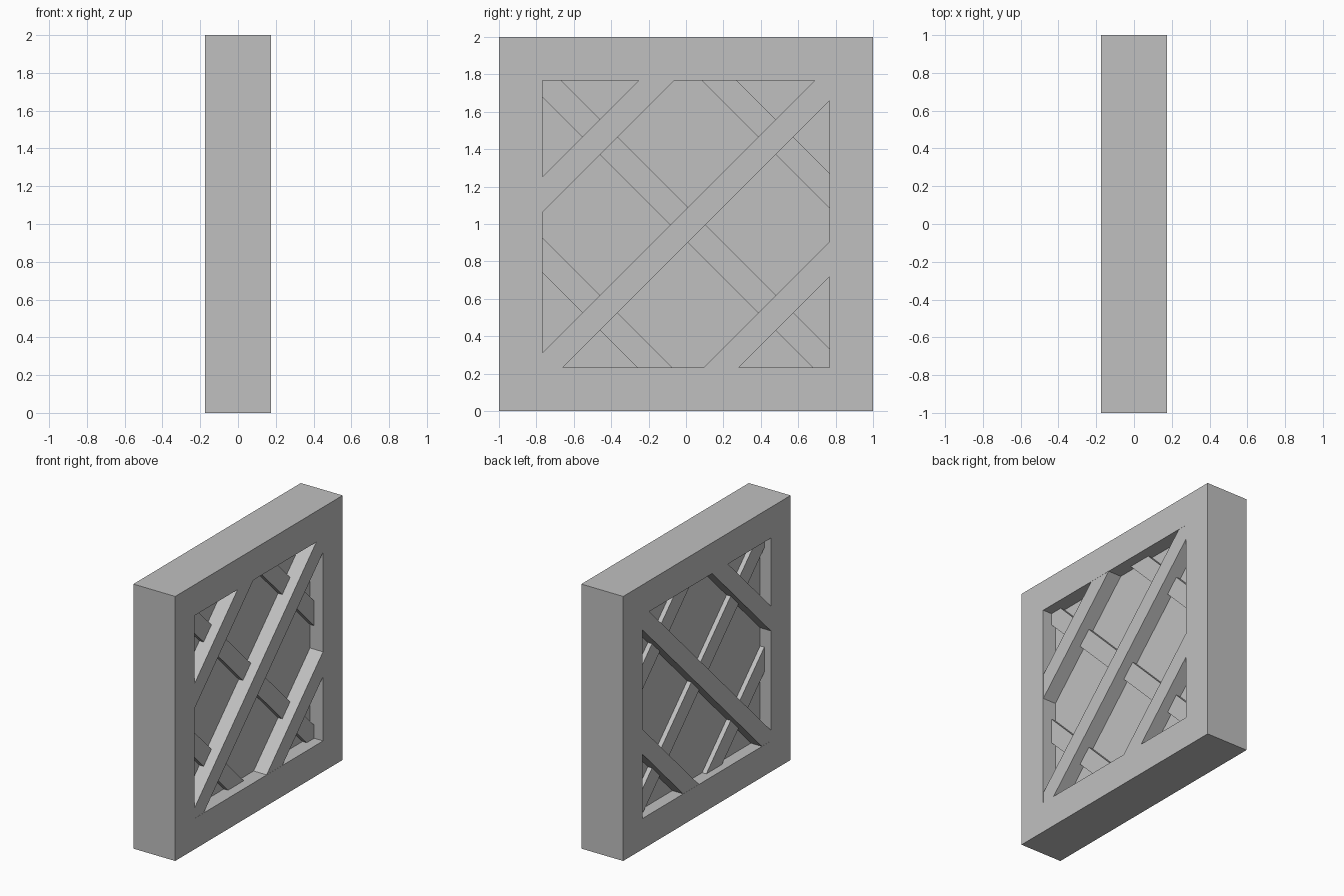
import bpy, bmesh
from math import radians
from mathutils import Matrix, Vector

HALF_DEPTH = 0.175      # frame half thickness along x
OPENING = 0.767         # half size of the square opening
PANEL_X = (-0.083, 0.065)
INNER_RISE = 0.035      # how far the thin battens stand off the panel
BAR_WIDTH = 0.133

cube = bpy.data.objects.get("Cube")
if cube:
    bpy.data.objects.remove(cube, do_unlink=True)

grey = bpy.data.materials.new("light_grey")
grey.use_nodes = True
colour = (0.53, 0.53, 0.53, 1)
grey.diffuse_color = colour
grey.node_tree.nodes["Principled BSDF"].inputs["Base Color"].default_value = colour


def finish(name, bm):
    bmesh.ops.recalc_face_normals(bm, faces=bm.faces)
    mesh = bpy.data.meshes.new(name)
    bm.to_mesh(mesh)
    bm.free()
    mesh.materials.append(grey)
    obj = bpy.data.objects.new(name, mesh)
    bpy.context.collection.objects.link(obj)
    return obj


def square_loop(bm, x, half):
    return [bm.verts.new((x, y * half, 1 + z * half))
            for y, z in ((-1, -1), (1, -1), (1, 1), (-1, 1))]


def box(bm, x0, x1, length, width, matrix):
    scale = Matrix.Diagonal((x1 - x0, length, width, 1))
    bmesh.ops.create_cube(bm, size=1, matrix=matrix @ scale)


def diagonal_bar(name, x0, x1, slope, offset):
    """Bar along z = slope * y + offset, trimmed to the opening."""
    bm = bmesh.new()
    foot = Vector((-slope * (offset - 1) / 2, (offset - 1) / 2))
    place = Matrix.Translation(((x0 + x1) / 2, foot.x, 1 + foot.y))
    box(bm, x0, x1, 4, BAR_WIDTH, place @ Matrix.Rotation(radians(45 * slope), 4, 'X'))
    for normal in (Vector((0, 1, 0)), Vector((0, -1, 0)), Vector((0, 0, 1)), Vector((0, 0, -1))):
        cut = bmesh.ops.bisect_plane(
            bm, geom=bm.verts[:] + bm.edges[:] + bm.faces[:],
            plane_co=Vector((0, 0, 1)) + normal * OPENING, plane_no=normal, clear_outer=True)
        edges = [e for e in cut["geom_cut"] if isinstance(e, bmesh.types.BMEdge)]
        if edges:
            bmesh.ops.holes_fill(bm, edges=edges, sides=0)
    return finish(name, bm)


# Square frame: outer and inner loops bridged around the section
bm = bmesh.new()
loops = [square_loop(bm, x, h) for x, h in
         ((-HALF_DEPTH, 1), (HALF_DEPTH, 1), (HALF_DEPTH, OPENING), (-HALF_DEPTH, OPENING))]
for a, b in zip(loops, loops[1:] + loops[:1]):
    for i in range(4):
        j = (i + 1) % 4
        bm.faces.new((a[i], a[j], b[j], b[i]))
finish("frame", bm)

# Solid panel closing the opening
bm = bmesh.new()
box(bm, *PANEL_X, 2 * OPENING, 2 * OPENING, Matrix.Translation((sum(PANEL_X) / 2, 0, 1)))
finish("centre_panel", bm)

# Lattice on both sides: thin falling battens under deep rising bars
for side, sign, panel in (("left", 1, PANEL_X[1]), ("right", -1, PANEL_X[0])):
    for i, step in enumerate((-0.94, 0, 0.94), 1):
        low, high = sorted((panel, panel + sign * INNER_RISE))
        diagonal_bar(f"{side}_thin_batten_{i}", low, high, -1, 1.005 + step)
        low, high = sorted((panel, sign * (HALF_DEPTH - 0.001)))
        diagonal_bar(f"{side}_deep_bar_{i}", low, high, 1, 0.985 + step)
